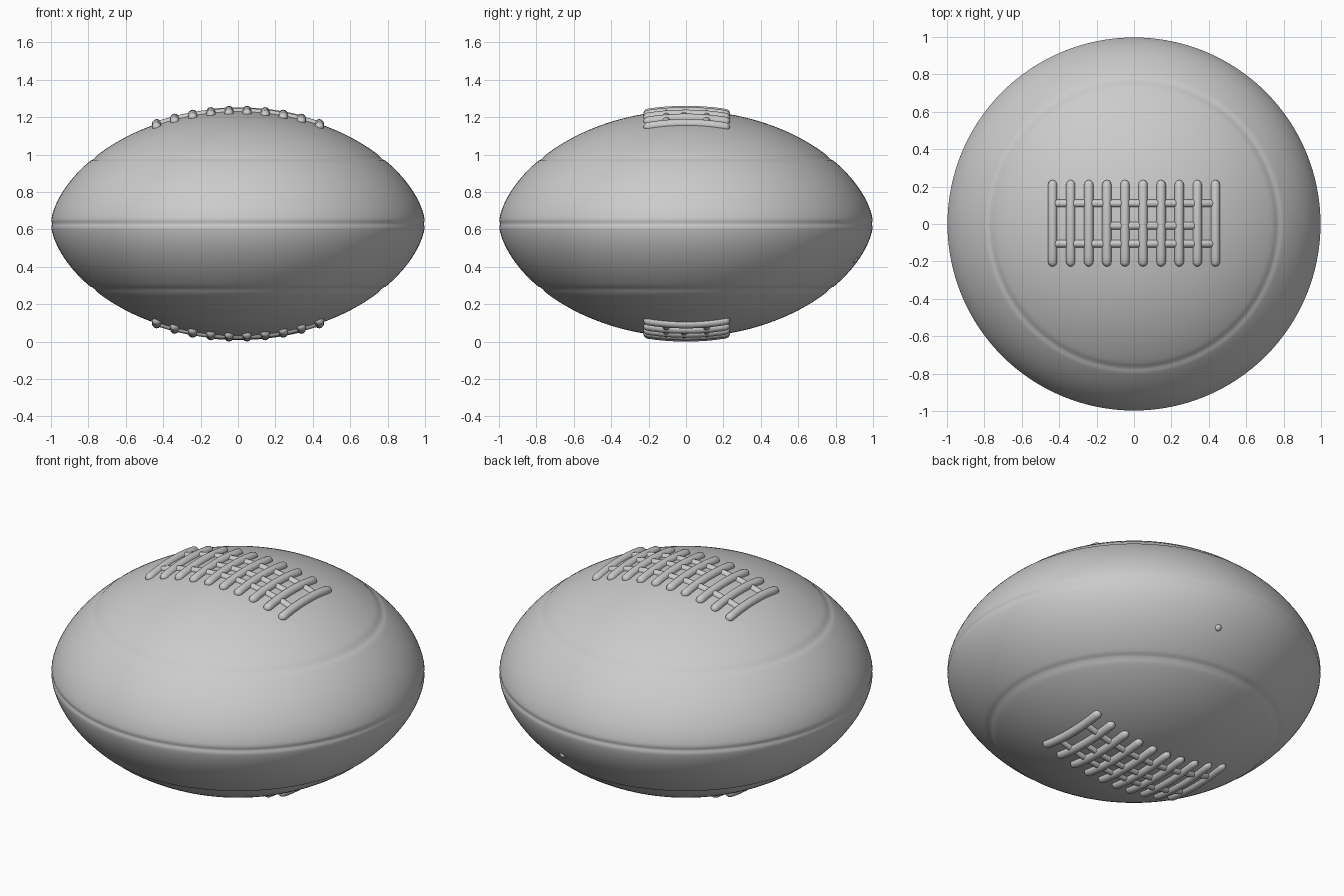
import bpy, bmesh, math

if "Cube" in bpy.data.objects:
    bpy.data.objects.remove(bpy.data.objects["Cube"])

MID = 0.63          # height of the equator
HALF = 0.605        # half height of the body


def height(r):
    """Height of the body surface above the equator at radius r."""
    return HALF * max(0.0, 1 - r * r) ** 0.6


def bell(x, centre, width):
    return math.exp(-((x - centre) / width) ** 2)


# Body: lathed lens profile with shallow seam grooves
bm = bmesh.new()
N, SEG = 90, 128
profile = []
for i in range(2 * N + 1):
    t = -math.pi / 2 + math.pi * i / (2 * N)
    r = max(0.0, math.cos(t))
    z = math.copysign(height(r), t)
    if i == N:
        z = 0.0
    ring = 0.007 * bell(r, 0.77, 0.014)
    r *= 1 - 0.006 * bell(z, 0.0, 0.014)
    z -= math.copysign(ring, z)
    profile.append(bm.verts.new((r, 0, MID + z)))
edges = [bm.edges.new(p) for p in zip(profile, profile[1:])]
bmesh.ops.spin(bm, geom=profile + edges, cent=(0, 0, 0), axis=(0, 0, 1),
               angle=2 * math.pi, steps=SEG)
bmesh.ops.remove_doubles(bm, verts=bm.verts, dist=0.0005)
bmesh.ops.recalc_face_normals(bm, faces=bm.faces)
mesh = bpy.data.meshes.new("ball_body")
bm.to_mesh(mesh)
bm.free()
mesh.shade_smooth()
bpy.context.collection.objects.link(bpy.data.objects.new("ball_body", mesh))


def cord(curve, start, end, side, radius, lift, steps):
    """Add one round-ended cord that follows the body surface."""
    length = math.dist(start, end)
    e = radius / length
    params = [0, 0.15 * e, 0.5 * e, e]
    params += [e + (1 - 2 * e) * k / steps for k in range(1, steps)]
    params += [1 - e, 1 - 0.5 * e, 1 - 0.15 * e, 1]
    sp = curve.splines.new('POLY')
    sp.points.add(len(params) - 1)
    for p, u in zip(sp.points, params):
        x = start[0] + (end[0] - start[0]) * u
        y = start[1] + (end[1] - start[1]) * u
        p.co = (x, y, MID + side * (height(math.hypot(x, y)) + lift), 1)
        d = min(1.0, min(u, 1 - u) / e)
        p.radius = radius * max(0.05, math.sqrt(1 - (1 - d) ** 2))
    sp.use_smooth = True


def laces(name, side):
    curve = bpy.data.curves.new(name, 'CURVE')
    curve.dimensions = '3D'
    curve.bevel_depth = 1.0
    curve.bevel_resolution = 4
    curve.use_fill_caps = True
    # cross bars
    for i in range(10):
        x = -0.435 + 0.87 * i / 9
        cord(curve, (x, -0.227), (x, 0.235), side, 0.025, 0.001, 12)
    # lengthwise strands
    for y in (-0.105, 0.11):
        cord(curve, (-0.44, y), (0.44, y), side, 0.021, -0.004, 30)
    cord(curve, (-0.17, -0.01), (0.34, -0.01), side, 0.021, -0.004, 20)
    obj = bpy.data.objects.new(name, curve)
    bpy.context.collection.objects.link(obj)
    bpy.ops.object.select_all(action='DESELECT')
    obj.select_set(True)
    bpy.context.view_layer.objects.active = obj
    bpy.ops.object.convert(target='MESH')
    bpy.ops.object.shade_smooth()


laces("top_laces", 1)
laces("bottom_laces", -1)

# Small air valve on the lower back
r = math.hypot(0.17, 0.9)
bpy.ops.mesh.primitive_uv_sphere_add(segments=16, ring_count=8, radius=0.02,
                                     location=(0.17, 0.9, MID - height(r) + 0.014))
bpy.context.object.name = "air_valve"
bpy.ops.object.shade_smooth()
